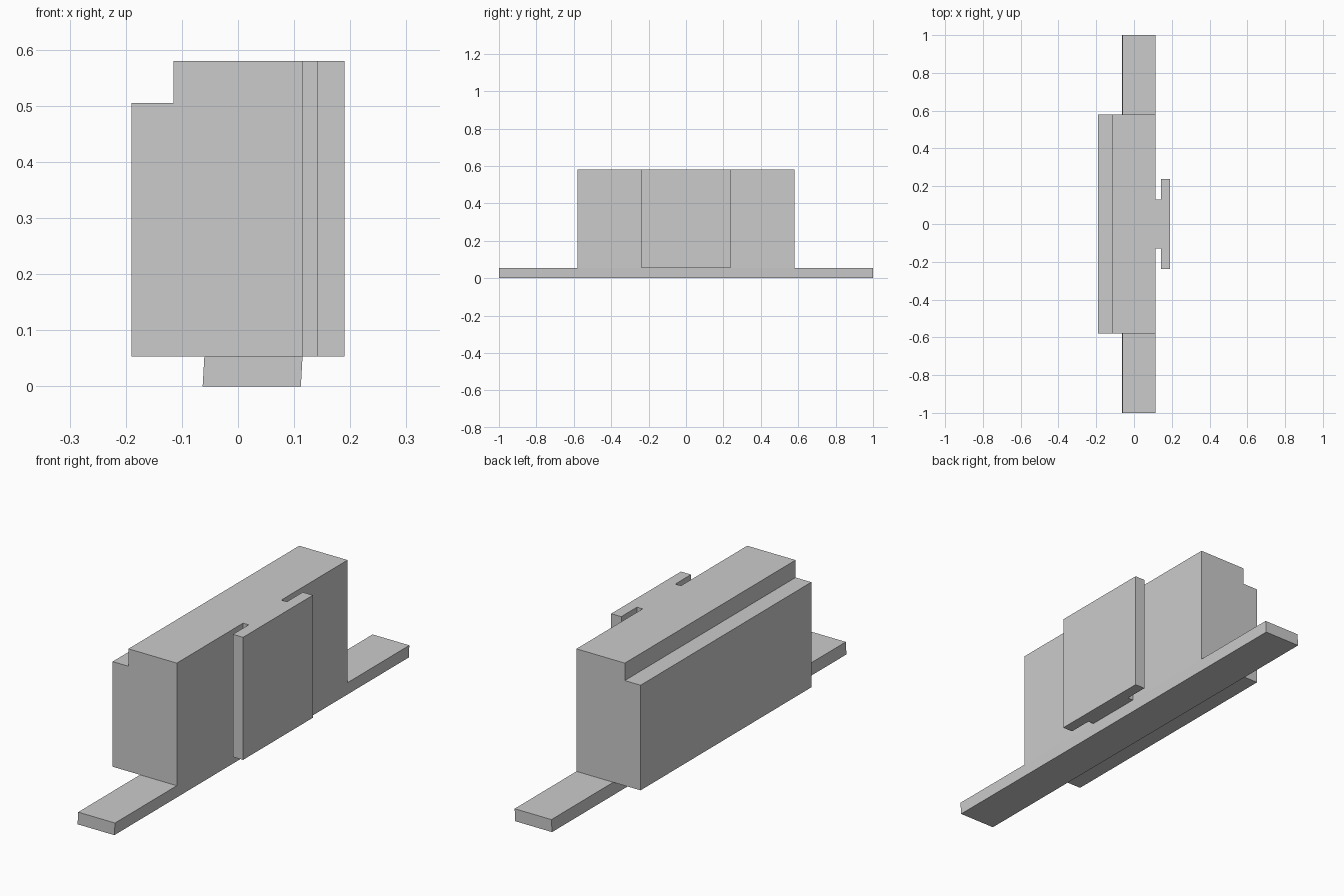
import bpy
import bmesh

cube = bpy.data.objects.get("Cube")
if cube:
    bpy.data.objects.remove(cube, do_unlink=True)

GREY = (0.6, 0.6, 0.6, 1.0)
mat = bpy.data.materials.new("light grey")
mat.use_nodes = True
mat.diffuse_color = GREY
mat.node_tree.nodes["Principled BSDF"].inputs["Base Color"].default_value = GREY


def extrude_profile(name, points, direction):
    """Fill a closed outline and extrude it into a solid."""
    bm = bmesh.new()
    face = bm.faces.new([bm.verts.new(p) for p in points])
    result = bmesh.ops.extrude_face_region(bm, geom=[face], use_keep_orig=True)
    verts = [g for g in result["geom"] if isinstance(g, bmesh.types.BMVert)]
    bmesh.ops.translate(bm, verts=verts, vec=direction)
    bmesh.ops.recalc_face_normals(bm, faces=bm.faces)
    mesh = bpy.data.meshes.new(name)
    bm.to_mesh(mesh)
    bm.free()
    mesh.materials.append(mat)
    obj = bpy.data.objects.new(name, mesh)
    bpy.context.collection.objects.link(obj)
    return obj


def along_y(name, outline, half):
    return extrude_profile(name, [(x, -half, z) for x, z in outline], (0, 2 * half, 0))


BASE_Z, TOP_Z = 0.053, 0.58
FRONT_X, BACK_X = 0.115, -0.19

# Long mounting strip with slightly slanted sides
along_y("mounting_strip",
        [(-0.063, 0), (0.112, 0), (FRONT_X, BASE_Z), (-0.06, BASE_Z)], 1.0)

# Main block with a step along its upper back edge
along_y("main_block",
        [(BACK_X, BASE_Z), (FRONT_X, BASE_Z), (FRONT_X, TOP_Z),
         (-0.115, TOP_Z), (-0.115, 0.505), (BACK_X, 0.505)], 0.58)

# T-shaped rail: narrow neck and wide plate
half_rail = [(FRONT_X, 0.13), (0.142, 0.13), (0.142, 0.237), (0.19, 0.237)]
rail = half_rail + [(x, -y) for x, y in reversed(half_rail)]
extrude_profile("t_rail", [(x, y, BASE_Z) for x, y in rail], (0, 0, TOP_Z - BASE_Z))
